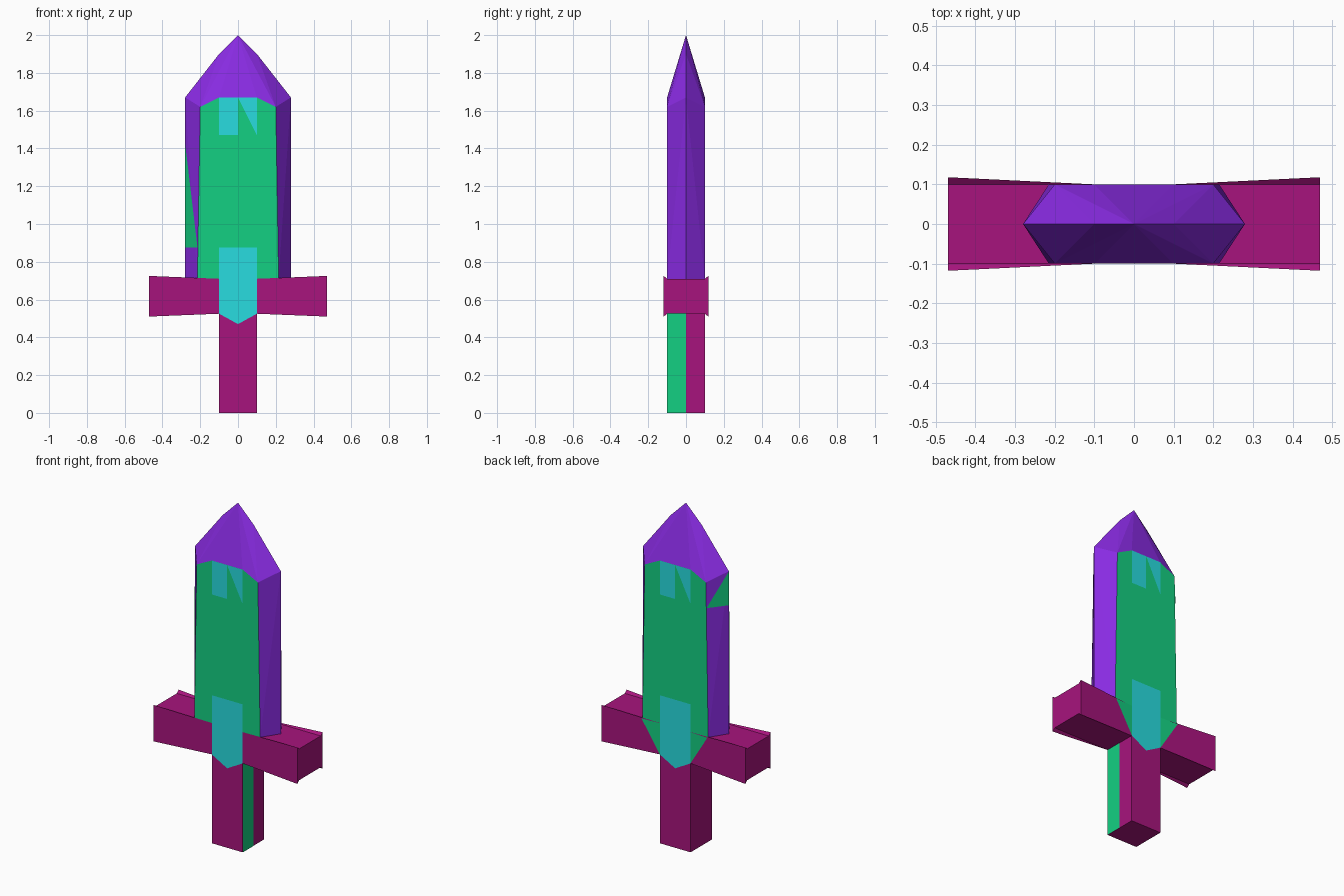
import bpy, bmesh

if "Cube" in bpy.data.objects:
    bpy.data.objects.remove(bpy.data.objects["Cube"])


def material(name, rgb):
    m = bpy.data.materials.new(name)
    m.diffuse_color = (*rgb, 1)
    m.use_nodes = True
    m.node_tree.nodes["Principled BSDF"].inputs["Base Color"].default_value = m.diffuse_color
    return m


PURPLE = material("purple", (0.25, 0.024, 0.76))
GREEN = material("green", (0.007, 0.63, 0.223))
CYAN = material("cyan", (0.021, 0.72, 0.745))
MAGENTA = material("magenta", (0.39, 0.007, 0.205))


def finish(name, bm, *mats):
    me = bpy.data.meshes.new(name)
    bm.to_mesh(me)
    bm.free()
    for m in mats:
        me.materials.append(m)
    ob = bpy.data.objects.new(name, me)
    bpy.context.collection.objects.link(ob)
    return ob


def panel(name, pts, mat):
    bm = bmesh.new()
    bm.faces.new([bm.verts.new(p) for p in pts])
    return finish(name, bm, mat)


def front_and_back(name, outline, mat, y=0.1015):
    # Same inlay on the front and, turned half round, on the back
    panel(name + "_front", [(x, -y, z) for x, z in outline], mat)
    panel(name + "_back", [(-x, y, z) for x, z in outline], mat)


# Blade: bevelled crystal shape with green flat faces
bm = bmesh.new()
bm.verts.new((0, 0, 2))
for sx in (-1, 1):
    for x, z in ((0.1, 1.9), (0.28, 1.67), (0.28, 0.71)):
        bm.verts.new((sx * x, 0, z))
    for sy in (-1, 1):
        for x, z in ((0.1, 1.67), (0.2, 1.62), (0.215, 0.71)):
            bm.verts.new((sx * x, sy * 0.1, z))
bmesh.ops.convex_hull(bm, input=bm.verts)
bm.normal_update()
for f in bm.faces:
    f.material_index = int(abs(f.normal.y) > 0.99)
finish("blade", bm, PURPLE, GREEN)

# Handle: square bar running up to the blade
bm = bmesh.new()
bmesh.ops.create_cube(bm, size=1)
for v in bm.verts:
    v.co = (v.co.x * 0.2, v.co.y * 0.2, (v.co.z + 0.5) * 0.71)
finish("handle", bm, MAGENTA)

# Guard arms: flaring bars with shallow grooves above and below
section = [(0.1, 0.71), (0.118, 0.725), (0.118, 0.51), (0.1, 0.525),
           (-0.1, 0.525), (-0.118, 0.51), (-0.118, 0.725), (-0.1, 0.71)]
for side, s in (("left", -1), ("right", 1)):
    bm = bmesh.new()
    inner = [bm.verts.new((s * 0.1, max(-0.1, min(0.1, y)), max(0.525, min(0.71, z))))
             for y, z in section]
    outer = [bm.verts.new((s * 0.47, y, z)) for y, z in section]
    for i in range(8):
        j = (i + 1) % 8
        bm.faces.new((inner[i], inner[j], outer[j], outer[i]))
    bm.faces.new(outer)
    bm.faces.new(inner[::-1])
    bmesh.ops.remove_doubles(bm, verts=bm.verts, dist=0.0005)
    bmesh.ops.recalc_face_normals(bm, faces=bm.faces)
    finish("guard_" + side, bm, MAGENTA)

# Cyan inlays on the blade faces
front_and_back("lower_inlay", [(-0.1, 0.525), (0, 0.47), (0.1, 0.525),
                               (0.1, 0.875), (-0.1, 0.875)], CYAN)
front_and_back("upper_square_inlay", [(-0.1, 1.47), (0, 1.47), (0, 1.67), (-0.1, 1.67)], CYAN)
front_and_back("upper_triangle_inlay", [(0, 1.67), (0.1, 1.47), (0.1, 1.67)], CYAN)

# Green wedges tapering over the back of the guard
panel("back_wedge_left", [(-0.1, 0.102, 0.525), (-0.215, 0.108, 0.71), (-0.1, 0.102, 0.71)], GREEN)
panel("back_wedge_right", [(0.1, 0.102, 0.525), (0.1, 0.102, 0.71), (0.215, 0.108, 0.71)], GREEN)

# Green patches on the left bevels and the right side of the handle
e = 0.0015
panel("front_bevel_patch", [(-0.28 - e, -e, 1.44), (-0.28 - e, -e, 0.875),
                            (-0.213 - e, -0.1 - e, 0.875)], GREEN)
panel("back_bevel_patch", [(-0.28 - e, e, 1.47), (-0.28 - e, e, 1.67),
                           (-0.203 - e, 0.1 + e, 1.47)], GREEN)
panel("handle_patch", [(0.1 + e, -0.1, 0), (0.1 + e, 0, 0),
                       (0.1 + e, 0, 0.525), (0.1 + e, -0.1, 0.525)], GREEN)
